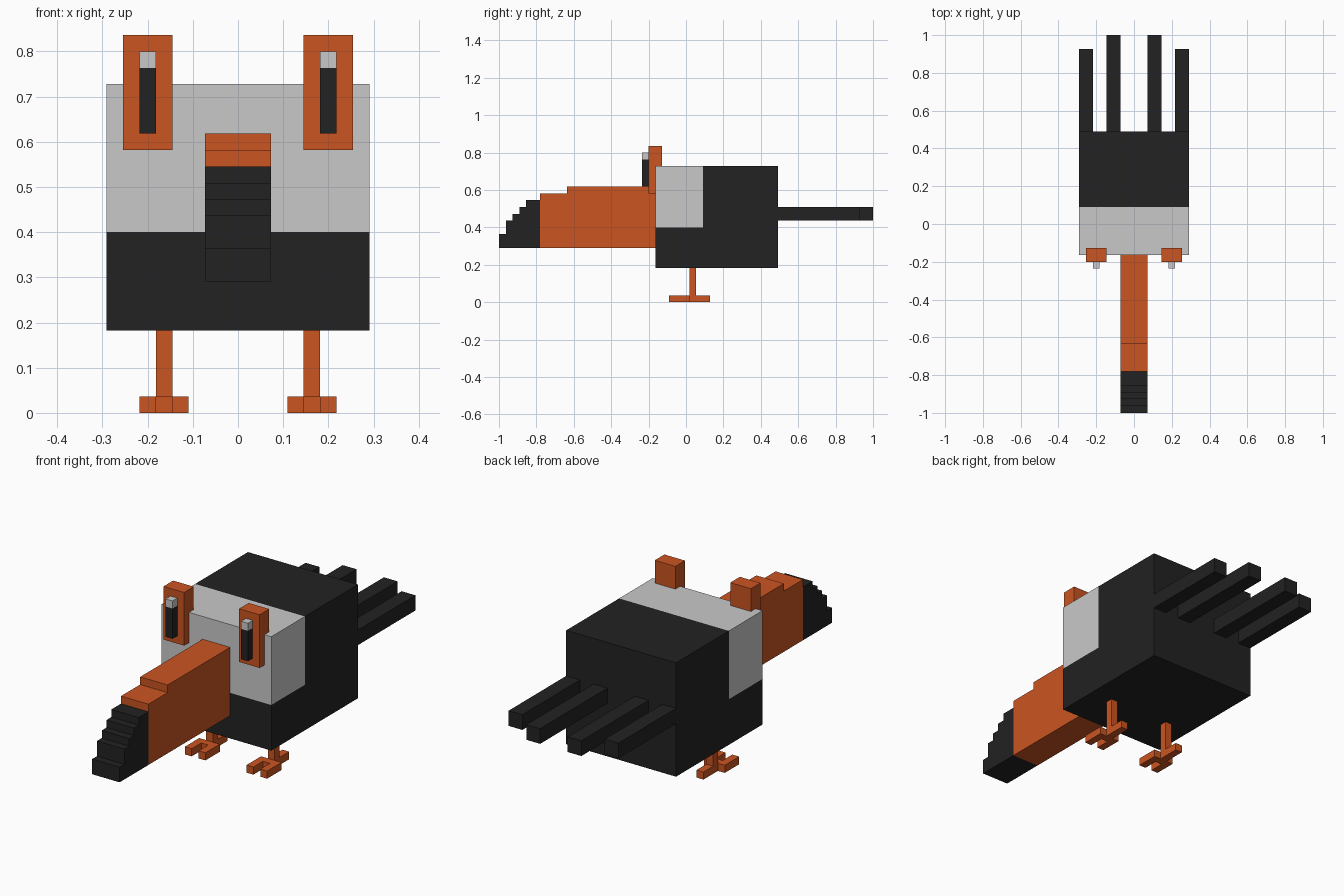
import bpy, bmesh

if "Cube" in bpy.data.objects:
    bpy.data.objects.remove(bpy.data.objects["Cube"])

U = 2 / 55  # one block of the model's grid


def material(name, rgb):
    m = bpy.data.materials.new(name)
    m.diffuse_color = (*rgb, 1)
    m.use_nodes = True
    m.node_tree.nodes["Principled BSDF"].inputs["Base Color"].default_value = m.diffuse_color
    return m


BLACK = material("black", (0.016, 0.016, 0.016))
GREY = material("light grey", (0.584, 0.584, 0.584))
ORANGE = material("orange", (0.591, 0.089, 0.015))


def prism(name, outline, lo, hi, axis, mats, mirror=False, cuts=(), rule=None):
    """Extrude an outline along x (points are y, z) or z (points are x, y)."""
    place = (lambda a, b, t: (t, a, b)) if axis == 'x' else (lambda a, b, t: (a, b, t))
    bm = bmesh.new()
    face = bm.faces.new([bm.verts.new([c * U for c in place(a, b, lo)]) for a, b in outline])
    ext = bmesh.ops.extrude_face_region(bm, geom=[face])
    top = [v for v in ext["geom"] if isinstance(v, bmesh.types.BMVert)]
    bmesh.ops.translate(bm, verts=top, vec=[c * U for c in place(0, 0, hi - lo)])
    # colour borders are cut into the faces
    for co, no in cuts:
        bmesh.ops.bisect_plane(bm, geom=bm.verts[:] + bm.edges[:] + bm.faces[:],
                               plane_co=[c * U for c in co], plane_no=no, dist=1e-5)
    bmesh.ops.recalc_face_normals(bm, faces=bm.faces[:])
    if rule:
        for f in bm.faces:
            f.material_index = rule(f.calc_center_bounds() / U)
    me = bpy.data.meshes.new(name)
    bm.to_mesh(me)
    bm.free()
    for m in mats:
        me.materials.append(m)
    ob = bpy.data.objects.new(name, me)
    bpy.context.collection.objects.link(ob)
    if mirror:
        ob.modifiers.new("mirror", 'MIRROR')
    return ob


def rect(a0, a1, b0, b1):
    return [(a0, b0), (a1, b0), (a1, b1), (a0, b1)]


# Body: black block with a grey face and throat
prism("body", rect(-4.5, 13.5, 5, 20), -8, 8, 'x', [BLACK, GREY],
      cuts=[((0, 2.5, 0), (0, 1, 0)), ((0, 0, 11), (0, 0, 1))],
      rule=lambda c: int(c.y < 2.5 and c.z > 11))

# Beak: stepped profile with a black tip
beak = [(-4.5, 8), (-27.5, 8)]
steps = [(-27.5, 10), (-26.5, 12), (-25.5, 13), (-24.5, 14),
         (-23.5, 15), (-21.5, 16), (-17.5, 17)]
for (y, z), y_end in zip(steps, [s[0] for s in steps[1:]] + [-4.5]):
    beak += [(y, z), (y_end, z)]
prism("beak", beak, -2, 2, 'x', [ORANGE, BLACK],
      cuts=[((0, -21.5, 0), (0, 1, 0))],
      rule=lambda c: int(c.y < -21.6))

# Eyes: orange plate with a dark pupil and a light glint on top
prism("eye_plate", rect(-5.5, -3.5, 16, 23), 4, 7, 'x', [ORANGE], True)
prism("pupil", rect(-6.5, -5.5, 17, 22), 5, 6, 'x', [BLACK, GREY], True,
      cuts=[((0, 0, 21), (0, 0, 1))], rule=lambda c: int(c.z > 21 - 1e-3))

# Legs and feet: two front toes, a crossbar and one back toe
prism("leg", rect(4, 5, 0.5, 1.5), 1, 5, 'z', [ORANGE], True)
foot = [(3, -2.5), (4, -2.5), (4, -0.5), (5, -0.5), (5, -2.5), (6, -2.5),
        (6, 0.5), (5, 0.5), (5, 3.5), (4, 3.5), (4, 0.5), (3, 0.5)]
prism("foot", foot, 0, 1, 'z', [ORANGE], True)

# Tail feathers: longer inner pair, shorter outer pair
for name, x, y_end in (("inner_tail_feather", 2, 27.5), ("outer_tail_feather", 6, 25.5)):
    prism(name, rect(x, x + 2, 13.5, y_end), 12, 14, 'z', [BLACK], True)
